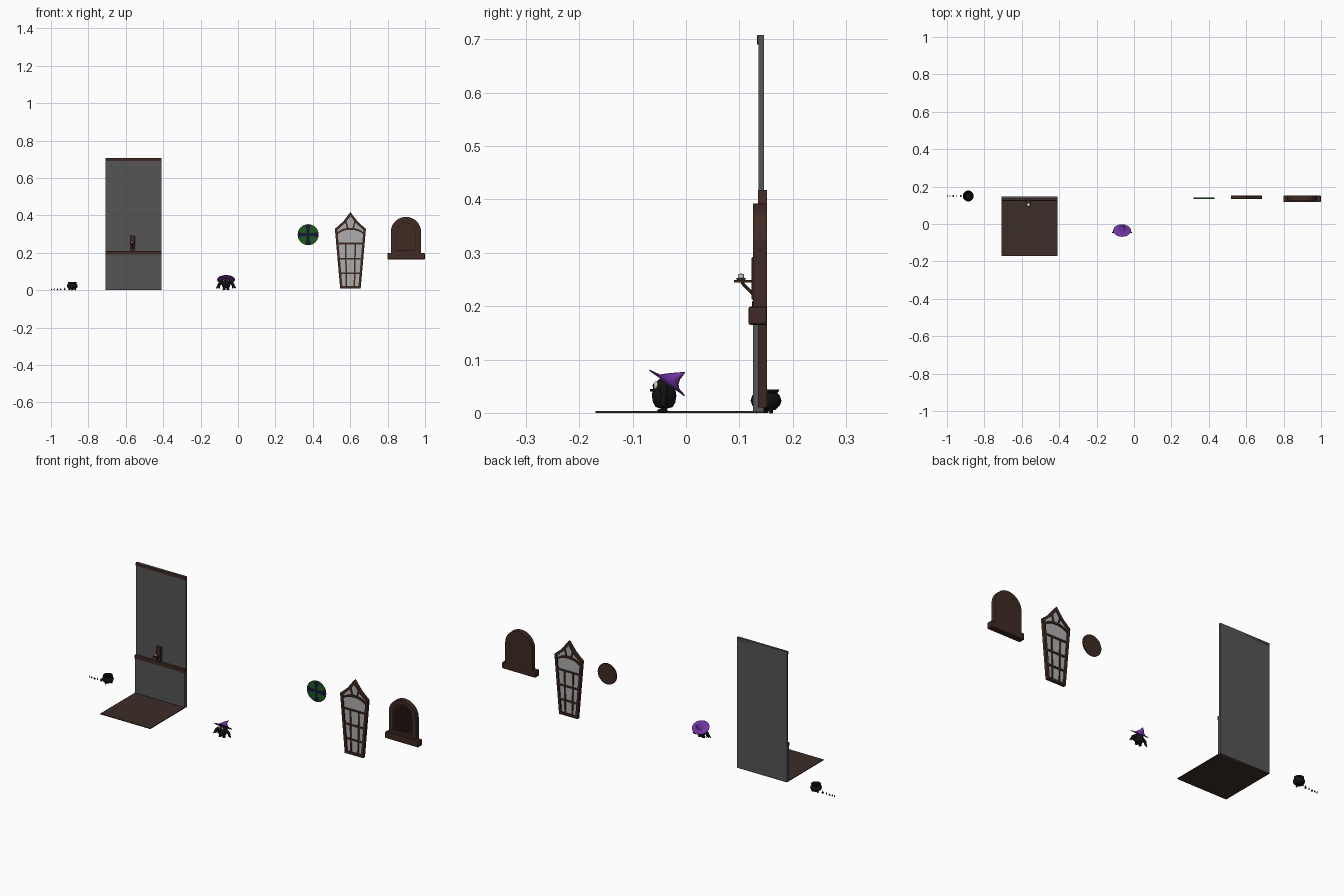
import bpy, bmesh, math
from mathutils import Vector, Matrix

if "Cube" in bpy.data.objects:
    bpy.data.objects.remove(bpy.data.objects["Cube"])

def mat(name, r, g, b):
    m = bpy.data.materials.new(name)
    m.diffuse_color = (r, g, b, 1)
    m.use_nodes = True
    m.node_tree.nodes["Principled BSDF"].inputs["Base Color"].default_value = m.diffuse_color
    return m

WOOD = mat("dark_wood", .050, .024, .017)
FLOOR = mat("floor_wood", .046, .026, .022)
STONE = mat("wall_grey", .09, .09, .09)
BLACK = mat("black", .006, .006, .006)
PURPLE = mat("purple", .16, .035, .36)
GREEN = mat("green", .012, .10, .012)
NAVY = mat("navy", .008, .008, .045)
GLASS = mat("glass", .42, .42, .42)
CREAM = mat("cream", .65, .62, .52)

def finish(name, bm, m, smooth=False):
    bmesh.ops.recalc_face_normals(bm, faces=bm.faces)
    me = bpy.data.meshes.new(name)
    bm.to_mesh(me)
    bm.free()
    me.materials.append(m)
    for p in me.polygons:
        p.use_smooth = smooth
    ob = bpy.data.objects.new(name, me)
    bpy.context.collection.objects.link(ob)
    return ob

def box(name, x0, x1, y0, y1, z0, z1, m, bevel=0):
    bm = bmesh.new()
    bmesh.ops.create_cube(bm, size=1)
    for v in bm.verts:
        v.co = ((x0 + x1) / 2 + v.co.x * (x1 - x0), (y0 + y1) / 2 + v.co.y * (y1 - y0),
                (z0 + z1) / 2 + v.co.z * (z1 - z0))
    if bevel:
        bmesh.ops.bevel(bm, geom=bm.edges[:], offset=bevel, segments=2, affect='EDGES', profile=.5)
    return finish(name, bm, m)

def prism(name, pts, y0, y1, m):
    bm = bmesh.new()
    f = bm.faces.new([bm.verts.new((x, y0, z)) for x, z in pts])
    r = bmesh.ops.extrude_face_region(bm, geom=[f])
    for v in r['geom']:
        if isinstance(v, bmesh.types.BMVert):
            v.co.y = y1
    return finish(name, bm, m)

def bar(name, a, b, w, y0, y1, m):
    a, b = Vector(a), Vector(b)
    n = (b - a).orthogonal().normalized() * w / 2
    return prism(name, [a + n, b + n, b - n, a - n], y0, y1, m)

def inset(pts, w):
    # mitred inward offset of a counter-clockwise outline
    out, n = [], len(pts)
    for i in range(n):
        p, c, q = (Vector(pts[(i + k) % n]) for k in (-1, 0, 1))
        d1, d2 = (c - p).normalized(), (q - c).normalized()
        n1, n2 = Vector((-d1.y, d1.x)), Vector((-d2.y, d2.x))
        out.append(c + (n1 + n2) * w / (1 + n1.dot(n2)))
    return out

def frame(name, pts, w, y0, y1, m):
    bm = bmesh.new()
    loops = [[bm.verts.new((x, y, z)) for x, z in p]
             for p, y in ((pts, y0), (pts, y1), (inset(pts, w), y1), (inset(pts, w), y0))]
    n = len(pts)
    for k in range(4):
        a, b = loops[k], loops[(k + 1) % 4]
        for i in range(n):
            bm.faces.new((a[i], a[(i + 1) % n], b[(i + 1) % n], b[i]))
    return finish(name, bm, m)

def loft(name, rings, m, n=24, smooth=True):
    # rings: (centre, x radius, other radius, tilt about x)
    bm, prev = bmesh.new(), None
    for k, (c, rx, ry, t) in enumerate(rings):
        R = Matrix.Rotation(t, 3, 'X')
        cur = [bm.verts.new(Vector(c) + R @ Vector((rx * math.cos(a), ry * math.sin(a), 0)))
               for a in (2 * math.pi * i / n for i in range(n))]
        if prev:
            for i in range(n):
                bm.faces.new((prev[i], prev[(i + 1) % n], cur[(i + 1) % n], cur[i]))
        if k in (0, len(rings) - 1):
            bm.faces.new(cur)
        prev = cur
    return finish(name, bm, m, smooth)

def lathe(name, x, y, prof, m, n=24):
    return loft(name, [((x, y, z), r, r, 0) for r, z in prof], m, n)

def ball(name, c, r, m):
    bm = bmesh.new()
    bmesh.ops.create_uvsphere(bm, u_segments=20, v_segments=12, radius=1)
    for v in bm.verts:
        v.co = Vector(c) + Vector((v.co.x * r[0], v.co.y * r[1], v.co.z * r[2]))
    return finish(name, bm, m, True)

def limb(name, a, b, r1, r2, m, n=10):
    a, b = Vector(a), Vector(b)
    bm = bmesh.new()
    M = Matrix.Translation((a + b) / 2) @ (b - a).to_track_quat('Z', 'Y').to_matrix().to_4x4()
    bmesh.ops.create_cone(bm, cap_ends=True, segments=n, radius1=r1, radius2=r2, depth=(b - a).length, matrix=M)
    return finish(name, bm, m, True)

# Room corner: floor, wall, wainscot and rails
X0, X1 = -.708, -.408
box("floor", X0, X1, -.17, .146, 0, .004, FLOOR)
box("wall", X0, X1, .136, .146, 0, .708, STONE)
box("wainscot", X0, X1, .126, .137, .003, .19, STONE)
box("chair_rail", X0, X1, .124, .138, .19, .21, WOOD, .002)
box("top_rail", X0, X1, .133, .146, .69, .708, WOOD, .002)

# Candle shelf on the wall
box("shelf_back", -.578, -.552, .123, .137, .212, .292, WOOD, .002)
box("shelf_board", -.576, -.554, .09, .126, .244, .249, WOOD)
limb("shelf_brace", (-.565, .126, .222), (-.565, .104, .245), .003, .003, WOOD, 6)
lathe("candle_dish", -.565, .103, [(.007, .249), (.010, .253), (.008, .253)], STONE, 16)
lathe("candle", -.565, .103, [(.006, .25), (.006, .260), (.001, .261)], CREAM, 16)

# Cauldron and the row of small bottles beside it
CX, CY = -.886, .15
lathe("cauldron", CX, CY, [(.006, .004), (.018, .006), (.026, .014), (.029, .023), (.026, .032), (.021, .037),
      (.024, .041), (.024, .044), (.020, .044), (.019, .037), (.022, .028), (.012, .012)], BLACK, 28)
for i in range(3):
    a = i * 2.094 + .5
    limb("cauldron_foot", (CX + .02 * math.cos(a), CY + .02 * math.sin(a), 0),
         (CX + .016 * math.cos(a), CY + .016 * math.sin(a), .012), .003, .005, BLACK)
for i, (x, h, r) in enumerate([(-.997, .010, .003), (-.983, .012, .003), (-.966, .008, .005),
                               (-.948, .013, .003), (-.926, .015, .005)]):
    lathe("bottle", x, .15, [(r * .8, 0), (r, h * .15), (r, h * .5), (r * .4, h * .7), (r * .5, h)], BLACK, 12)

# Small creature in a hat
PX, PY = -.064, -.041
lathe("creature_body", PX, PY, [(.006, .008), (.016, .011), (.021, .02), (.023, .032), (.021, .045),
      (.017, .056), (.010, .063), (.002, .066)], BLACK)
for s in (-1, 1):
    ball("eye", (PX + s * .009, -.056, .051), (.006, .005, .008), CREAM)
    ball("pupil", (PX + s * .009, -.0605, .051), (.003, .002, .004), BLACK)
    limb("leg", (PX + s * .010, PY, .002), (PX + s * .010, PY, .016), .005, .006, BLACK)
    ball("foot", (PX + s * .011, PY - .003, .004), (.008, .010, .004), BLACK)
    limb("upper_arm", (PX + s * .016, PY, .046), (PX + s * .038, PY, .030), .008, .008, BLACK)
    ball("elbow", (PX + s * .037, PY, .030), (.008, .008, .008), BLACK)
    for k in range(3):
        limb("arm_feather", (PX + s * .036, PY, .031), (PX + s * (.053 - k * .009), PY + (k - 1) * .004, .010),
             .007, .002, BLACK)
T = -math.radians(36)
loft("witch_style_hat", [((PX, -.036, .055), .016, .016, T), ((PX, -.036, .055), .047, .040, T),
     ((PX, -.035, .057), .048, .041, T), ((PX, -.031, .059), .026, .022, T), ((PX, -.025, .064), .017, .015, T - .1),
     ((PX, -.016, .069), .010, .008, T - .3), ((PX + .004, -.008, .073), .005, .004, T - .3),
     ((PX + .010, -.002, .076), .0006, .0006, T - .3)], PURPLE)
box("beak", PX - .003, PX + .003, -.067, -.058, .040, .045, BLACK)

# Round window: wooden back, green panes, dark flared cross and rim
RX, RZ = .375, .297
circle = lambda r, n=40: [(RX + r * math.cos(2 * math.pi * i / n), RZ + r * math.sin(2 * math.pi * i / n)) for i in range(n)]
prism("round_back", circle(.056), .138, .1415, WOOD)
prism("round_panes", circle(.054), .1365, .138, GREEN)
frame("round_rim", circle(.056), .004, .135, .1385, GREEN)
for k in range(4):
    c, s = [(1, 0), (0, 1), (-1, 0), (0, -1)][k]
    prism("round_cross", [(RX + c * u - s * v, RZ + s * u + c * v) for u, v in
          [(0, -.007), (.03, -.008), (.0505, -.015), (.0525, 0), (.0505, .015), (.03, .008), (0, .007)]],
          .1345, .138, NAVY)

# Tapered pointed window with curved gable
WX = .601
half = [(.055, .01), (.083, .328), (.062, .346), (.038, .368), (.018, .394), (0, .418)]
outline = [(WX + x, z) for x, z in half] + [(WX - x, z) for x, z in half[-2::-1]]
frame("tapered_frame", outline, .013, .135, .152, WOOD)
prism("tapered_glass", inset(outline, .006), .143, .145, GLASS)
edge = lambda z: .048 + (z - .01) * .088
for z in (.09, .168, .25):
    bar("cross_muntin", (WX - edge(z), z), (WX + edge(z), z), .009, .138, .150, WOOD)
for s in (-1, 1):
    bar("upright_muntin", (WX + s * .021, .015), (WX + s * .026, .25), .008, .139, .149, WOOD)
    bar("gable_muntin", (WX + s * .014, .328), (WX + s * .026, .376), .008, .139, .149, WOOD)
arch = [(WX + .078 * math.sin(a), .283 + .046 * math.cos(a)) for a in (math.radians(-72 + 144 * i / 10) for i in range(11))]
prism("gable_arch", [(x, z + .005) for x, z in arch] + [(x, z - .006) for x, z in arch[::-1]], .137, .151, WOOD)

# Round-topped lattice window with sill
AX, AZ = .898, .311
def arched(r, z0, n=20):
    return [(AX - r, z0), (AX + r, z0)] + [(AX + r * math.cos(math.pi * i / n), AZ + r * math.sin(math.pi * i / n)) for i in range(n + 1)]
frame("arch_frame", arched(.081, .19), .024, .126, .152, WOOD)
frame("arch_inner_frame", arched(.058, .19), .010, .132, .150, WOOD)
prism("arch_back", arched(.080, .19), .143, .1518, WOOD)
box("arch_sill", .799, .999, .117, .152, .165, .199, WOOD, .004)
inside = lambda x, z: z > .197 and abs(x) < .05 and (z < AZ or math.hypot(x, z - AZ) < .05)
for s in (-1, 1):
    for k in range(-7, 8):
        run = [(x, z) for x in (-.05 + i * .001 for i in range(101))
               for z in [.28 + k * .021 + s * x * 1.3] if inside(x, z)]
        if len(run) > 5:
            (xa, za), (xb, zb) = run[0], run[-1]
            bar("lattice_bar", (AX + xa, za), (AX + xb, zb), .004, .1375 + s * .0005, .1435, WOOD)

# Keep hard edges on the smooth round parts
for ob in bpy.context.collection.objects:
    ob.select_set(ob.data.polygons[0].use_smooth)
    if ob.select_get():
        bpy.context.view_layer.objects.active = ob
bpy.ops.object.shade_smooth_by_angle(angle=math.radians(40))
